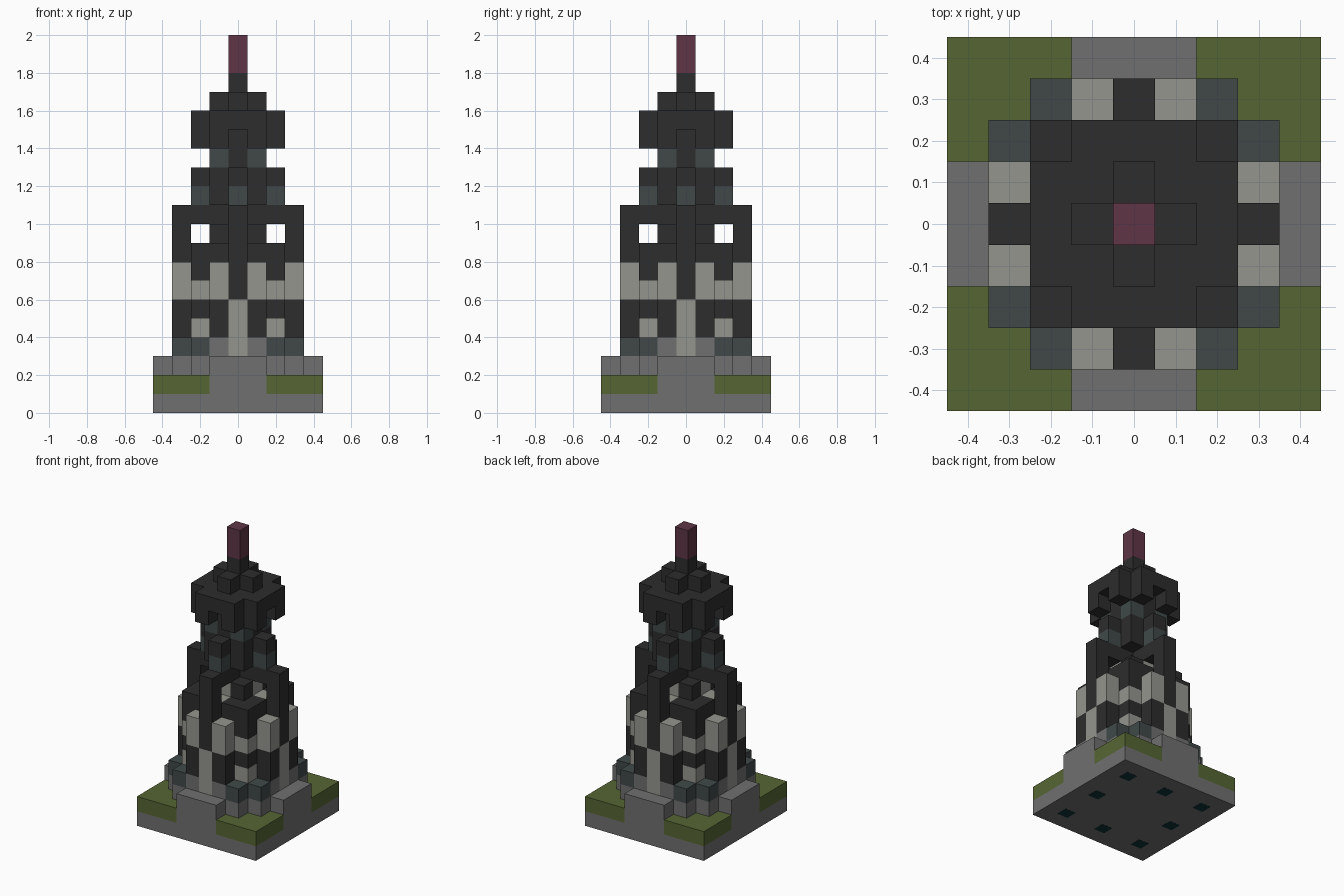
import bpy, bmesh
from mathutils import Vector

cube = bpy.data.objects.get("Cube")
if cube:
    bpy.data.objects.remove(cube)

S = 0.1       # block size
cells = {}    # (x, y, z) -> (part, colour)


def material(name, rgb):
    m = bpy.data.materials.new(name)
    m.use_nodes = True
    col = (*rgb, 1)
    m.diffuse_color = col
    bsdf = m.node_tree.nodes["Principled BSDF"]
    bsdf.inputs["Base Color"].default_value = col
    bsdf.inputs["Roughness"].default_value = 0.9
    return m


MATS = {
    "stone": material("stone grey", (.162, .16, .16)),
    "grass": material("grass green", (.093, .133, .034)),
    "dark": material("charcoal", (.026, .026, .026)),
    "slate": material("slate", (.052, .066, .066)),
    "light": material("light grey", (.3, .3, .275)),
    "maroon": material("maroon", (.114, .036, .061)),
    "teal": material("deep teal", (.004, .032, .04)),
}


def fill(part, colour, xs, ys, zs):
    """Fill a block range (inclusive), repeated on all four sides and mirrored."""
    for x in range(xs[0], xs[1] + 1):
        for y in range(ys[0], ys[1] + 1):
            for z in range(zs[0], zs[1] + 1):
                for a, b in ((x, y), (y, x)):
                    for sx in (-1, 1):
                        for sy in (-1, 1):
                            cells[a * sx, b * sy, z] = (part, colour)


# Base slab, lawn corners and raised stone cross
fill("base_slab", "stone", (0, 4), (0, 4), (0, 1))
fill("lawn", "grass", (2, 4), (2, 4), (1, 1))
fill("stone_steps", "stone", (0, 1), (0, 4), (2, 2))
fill("stone_steps", "stone", (0, 2), (0, 3), (2, 2))

# Solid banded body with stepped corners
fill("plinth", "slate", (0, 2), (0, 3), (3, 3))
fill("body", "light", (0, 2), (0, 2), (4, 4))
fill("body", "dark", (0, 2), (0, 2), (5, 5))
fill("body", "light", (0, 2), (0, 2), (6, 6))
fill("body", "dark", (0, 2), (0, 2), (7, 8))
fill("body", "light", (0, 0), (0, 2), (8, 8))

# Pillars flanking each side
fill("pillar_foot", "stone", (1, 1), (3, 3), (3, 3))
fill("pillars", "dark", (1, 1), (3, 3), (4, 5))
fill("pillars", "light", (1, 1), (3, 3), (6, 7))

# Central pale strip with a dark buttress above it
fill("doorway", "light", (0, 0), (3, 3), (3, 5))
fill("buttress", "dark", (0, 0), (3, 3), (6, 10))
fill("buttress", "dark", (0, 0), (1, 2), (10, 10))

# Open belfry
fill("belfry", "dark", (1, 1), (1, 1), (9, 9))
fill("belfry", "light", (0, 0), (0, 1), (9, 9))
fill("belfry", "light", (0, 0), (0, 0), (10, 10))

# Upper shaft with side turrets
fill("upper_shaft", "dark", (0, 1), (0, 1), (11, 13))
fill("upper_shaft", "slate", (1, 1), (1, 1), (13, 13))
fill("turrets", "slate", (0, 0), (2, 2), (11, 11))
fill("turrets", "dark", (0, 0), (2, 2), (12, 12))

# Overhanging crown and spire
fill("crown", "dark", (0, 1), (0, 1), (14, 14))
fill("crown", "dark", (1, 1), (2, 2), (14, 14))
fill("crown", "dark", (0, 1), (0, 2), (15, 15))
fill("crown", "dark", (0, 0), (0, 1), (16, 16))
fill("spire", "dark", (0, 0), (0, 0), (17, 17))
fill("spire_tip", "maroon", (0, 0), (0, 0), (18, 19))


def build(part):
    """Make one mesh from the exposed block faces of a part."""
    own = {c: v[1] for c, v in cells.items() if v[0] == part}
    colours = sorted(set(own.values()))
    bm = bmesh.new()
    for c, colour in own.items():
        centre = Vector((c[0], c[1], c[2] + .5))
        for axis in range(3):
            for sign in (-1, 1):
                n = Vector((0, 0, 0))
                n[axis] = sign
                if tuple(c[i] + int(n[i]) for i in range(3)) in cells:
                    continue
                u = Vector((0, 0, 0))
                u[(axis + 1) % 3] = .5
                v = n.cross(u)
                corners = (-u - v, u - v, u + v, v - u)
                face = bm.faces.new([bm.verts.new((centre + n / 2 + k) * S) for k in corners])
                face.material_index = colours.index(colour)
    bmesh.ops.remove_doubles(bm, verts=bm.verts, dist=.001)
    mesh = bpy.data.meshes.new(part)
    bm.to_mesh(mesh)
    bm.free()
    for colour in colours:
        mesh.materials.append(MATS[colour])
    bpy.context.collection.objects.link(bpy.data.objects.new(part, mesh))


for part in sorted({v[0] for v in cells.values()}):
    build(part)

# Ring of eight small pads under the base
for i in (-1, 0, 1):
    for j in (-1, 0, 1):
        if i or j:
            bpy.ops.mesh.primitive_cube_add(size=1, location=(i * .3, j * .3, 0))
            pad = bpy.context.object
            pad.name = "underside_pad"
            pad.scale = (.08, .08, .002)
            pad.data.materials.append(MATS["teal"])
